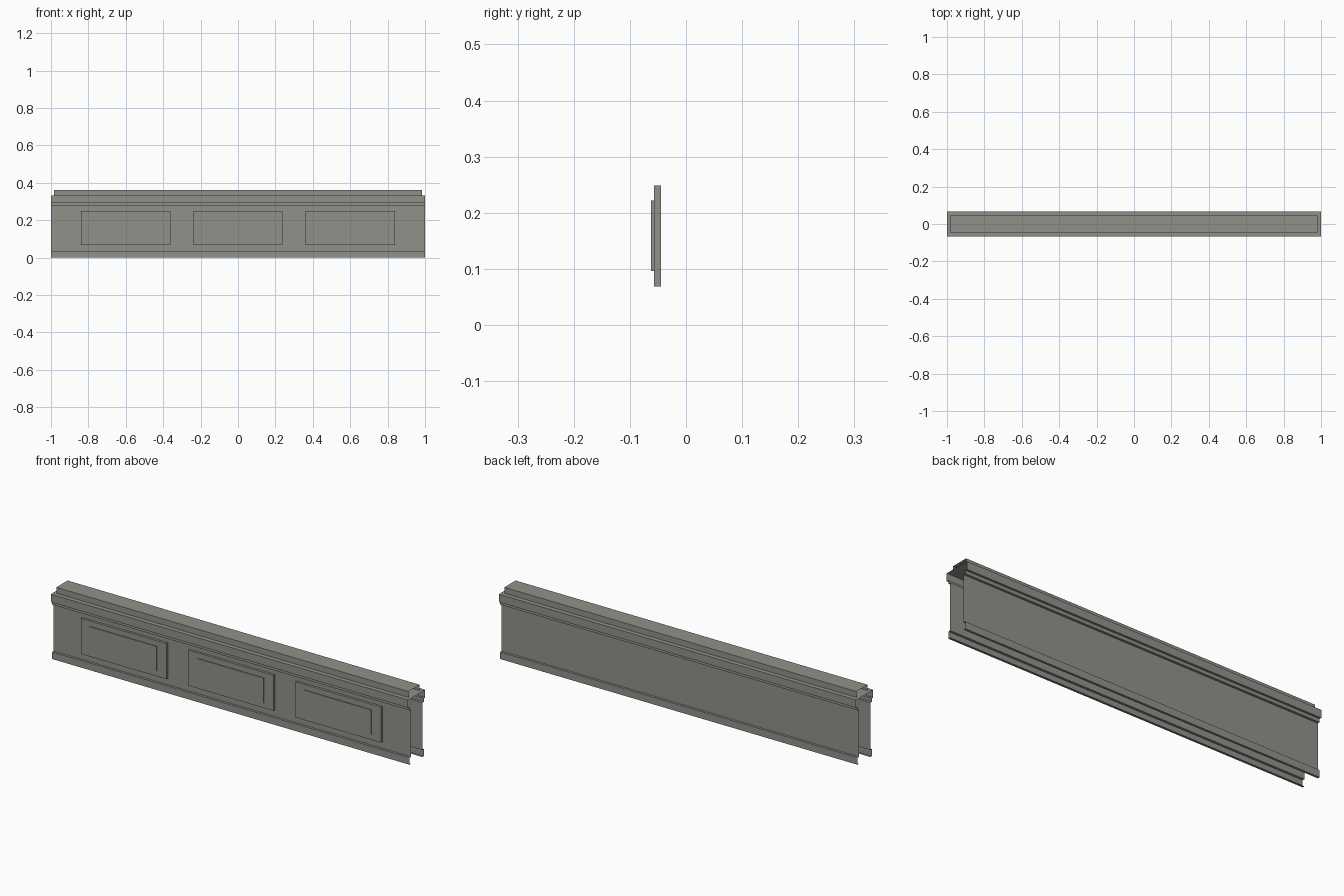
import bpy, bmesh

cube = bpy.data.objects.get("Cube")
if cube:
    bpy.data.objects.remove(cube, do_unlink=True)

stone = bpy.data.materials.new("warm grey stone")
stone.use_nodes = True
COLOUR = (0.285, 0.285, 0.26, 1)
stone.diffuse_color = COLOUR
stone.node_tree.nodes["Principled BSDF"].inputs["Base Color"].default_value = COLOUR

WALL, TRIM, CROWN = 0.045, 0.057, 0.068      # half depths
LEDGE, TOP = 0.332, 0.362                    # heights


def finish(name, bm):
    mesh = bpy.data.meshes.new(name)
    bm.to_mesh(mesh)
    bm.free()
    mesh.materials.append(stone)
    obj = bpy.data.objects.new(name, mesh)
    bpy.context.collection.objects.link(obj)
    return obj


def extrude_sheet(name, half_profile, half_length):
    """Open-ended sheet: a front profile mirrored to the back, run along x."""
    profile = half_profile + [(-y, z) for y, z in reversed(half_profile)]
    bm = bmesh.new()
    rows = [[bm.verts.new((x, y, z)) for x in (-half_length, half_length)]
            for y, z in profile]
    for (a, b), (d, c) in zip(rows, rows[1:]):
        bm.faces.new((a, b, c, d))
    return finish(name, bm)


def box(name, x, z, width, height, front, back):
    bm = bmesh.new()
    bmesh.ops.create_cube(bm, size=1)
    bmesh.ops.scale(bm, vec=(width, back - front, height), verts=bm.verts)
    bmesh.ops.translate(bm, vec=(x, (front + back) / 2, z), verts=bm.verts)
    return finish(name, bm)


# Hollow body: base trim, wall, stepped crown and ledge
extrude_sheet("wall_body", [
    (-WALL, 0), (-TRIM, 0), (-TRIM, 0.036), (-WALL, 0.036),
    (-WALL, 0.275), (-TRIM, 0.275), (-TRIM, 0.292),
    (-CROWN, 0.292), (-CROWN, LEDGE)], 1.0)

# Slightly shorter coping on the ledge, open at its ends
extrude_sheet("coping", [(-WALL, LEDGE), (-WALL, TOP)], 0.985)

# Three raised panels on the front, each with a raised field
for side, x in (("right", -0.6), ("middle", 0), ("left", 0.6)):
    box(side + "_panel", x, 0.159, 0.478, 0.18, -TRIM, -WALL)
    box(side + "_panel_field", x, 0.159, 0.373, 0.126, -0.062, -TRIM)
